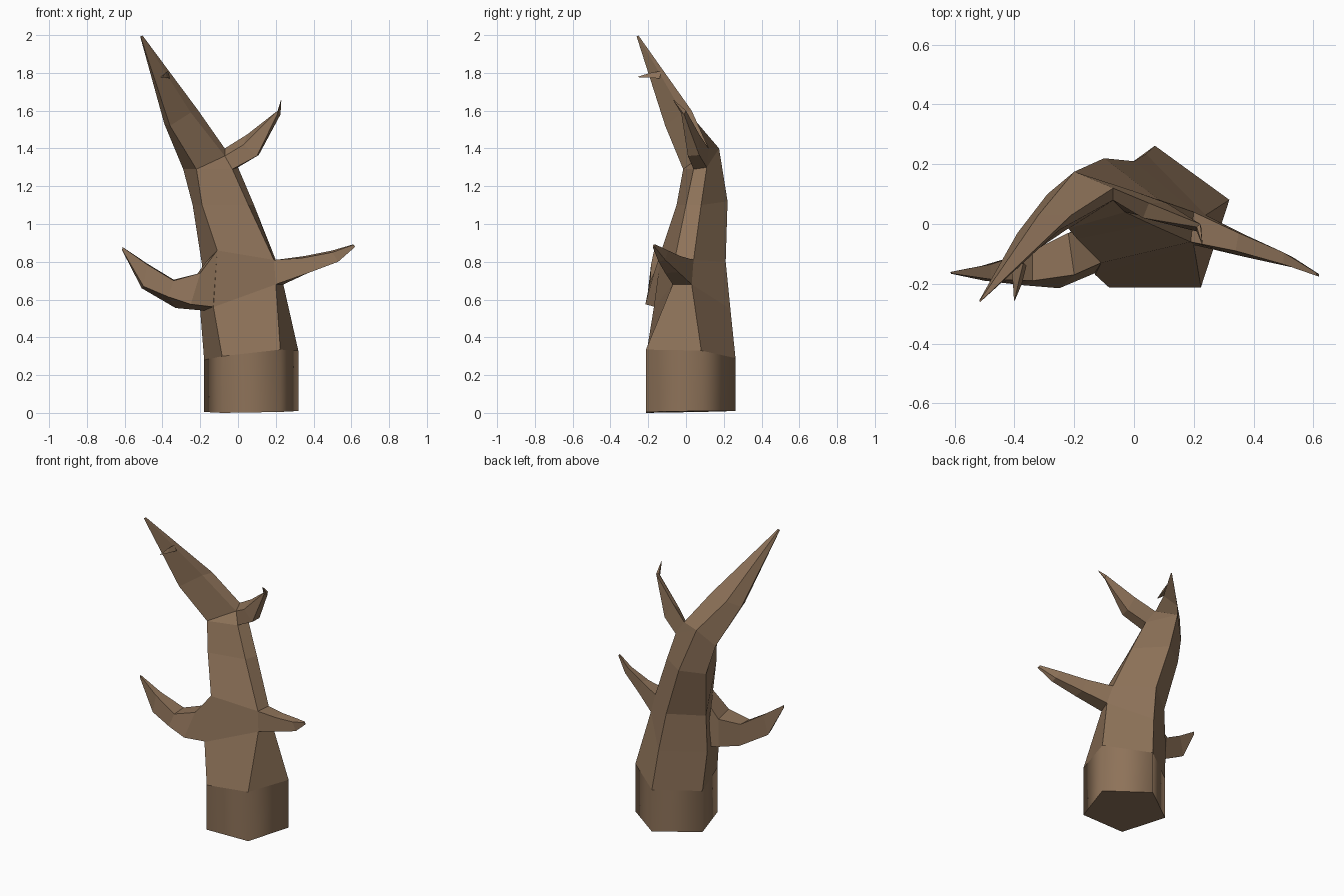
import bpy, bmesh, math
from mathutils import Vector

bark = bpy.data.materials.new("bark")
bark.diffuse_color = (0.27, 0.17, 0.10, 1)


def loft(name, rings, tip=None, shrink=0.1, cap_start=False, smooth=False):
    """Skin a list of equal-sized rings; optionally end in a shrunken copy at tip."""
    rings = [[Vector(p) for p in r] for r in rings]
    n = len(rings[0])
    if tip:
        mid = sum(rings[-1], Vector()) / n
        rings.append([Vector(tip) + (p - mid) * shrink for p in rings[-1]])
    bm = bmesh.new()
    vs = [[bm.verts.new(p) for p in r] for r in rings]
    for a, b in zip(vs, vs[1:]):
        for i in range(n):
            j = (i + 1) % n
            bm.faces.new((a[i], a[j], b[j], b[i])).smooth = smooth
    if tip:
        bm.faces.new(vs[-1])
    if cap_start:
        for e in bm.faces.new(vs[0]).edges:
            e.smooth = False
    bmesh.ops.remove_doubles(bm, verts=bm.verts, dist=0.0005)
    bmesh.ops.recalc_face_normals(bm, faces=bm.faces)
    me = bpy.data.meshes.new(name)
    bm.to_mesh(me)
    bm.free()
    me.materials.append(bark)
    ob = bpy.data.objects.new(name, me)
    bpy.context.collection.objects.link(ob)
    return ob


# Pentagonal base, top edge slightly uneven (back, left, front left, front right, right)
def pentagon(heights):
    return [(0.07 + 0.262 * math.cos(math.radians(90 + 72 * i)),
             0.262 * math.sin(math.radians(90 + 72 * i)), z)
            for i, z in enumerate(heights)]


floor = pentagon([0.01, 0.005, 0, 0.005, 0.01])
collar = pentagon([0.29, 0.28, 0.30, 0.335, 0.33])
loft("trunk_base", [floor, collar], cap_start=True, smooth=True)

# Trunk rising into the tall left fork
back, left, front = (-0.20, 0.175, 1.40), (-0.29, 0.10, 1.29), (-0.22, -0.015, 1.29)
loft("trunk", [
    collar,
    [(0.04, 0.235, 0.55), (-0.20, 0.06, 0.54), (-0.13, -0.17, 0.56),
     (0.20, -0.07, 0.68), (0.24, 0.03, 0.68)],
    [(0.00, 0.21, 0.80), (-0.19, 0.06, 0.78), (-0.11, -0.13, 0.86),
     (0.19, -0.06, 0.81), (0.20, 0.04, 0.81)],
    [(-0.10, 0.22, 1.12), (-0.24, 0.13, 1.10), (-0.19, -0.05, 1.10),
     (0.055, 0.0, 1.10), (0.085, 0.08, 1.10)],
    [back, left, front, (-0.03, 0.04, 1.29), (0.0, 0.11, 1.30)],
    [back, left, front, (-0.07, 0.08, 1.36), (-0.07, 0.12, 1.40)],
    [(-0.32, 0.03, 1.57), (-0.39, -0.03, 1.53), (-0.36, -0.11, 1.52),
     (-0.25, -0.02, 1.59), (-0.21, 0.03, 1.60)],
], tip=(-0.512, -0.255, 1.995), shrink=0.07)

# Short right fork with a thorn at its end
loft("right_fork", [
    [(-0.03, 0.04, 1.29), (0.0, 0.11, 1.30), (-0.07, 0.12, 1.40), (-0.07, 0.08, 1.36)],
    [(0.10, 0.01, 1.36), (0.11, 0.07, 1.365), (0.05, 0.07, 1.475), (0.03, 0.02, 1.42)],
    [(0.21, -0.025, 1.585), (0.225, -0.01, 1.58), (0.222, 0.0, 1.60), (0.21, -0.01, 1.60)],
], tip=(0.228, -0.065, 1.655), shrink=0.15)

# Right branch
loft("right_branch", [
    [(0.20, -0.07, 0.68), (0.24, 0.03, 0.68), (0.20, 0.04, 0.81), (0.19, -0.06, 0.81)],
    [(0.37, -0.11, 0.74), (0.38, -0.04, 0.745), (0.35, -0.03, 0.83), (0.34, -0.09, 0.82)],
    [(0.53, -0.145, 0.80), (0.53, -0.11, 0.81), (0.50, -0.095, 0.86), (0.50, -0.135, 0.85)],
], tip=(0.615, -0.17, 0.885), shrink=0.25)

# Left branch, bending upward
loft("left_branch", [
    [(-0.15, 0.0, 0.54), (-0.12, -0.16, 0.56), (-0.11, -0.13, 0.86), (-0.17, -0.02, 0.80)],
    [(-0.22, -0.03, 0.545), (-0.25, -0.215, 0.575), (-0.20, -0.17, 0.74), (-0.22, -0.03, 0.73)],
    [(-0.33, -0.10, 0.555), (-0.37, -0.205, 0.615), (-0.34, -0.19, 0.70), (-0.34, -0.09, 0.705)],
    [(-0.51, -0.14, 0.66), (-0.50, -0.19, 0.67), (-0.48, -0.185, 0.785), (-0.48, -0.135, 0.79)],
], tip=(-0.612, -0.163, 0.87), shrink=0.12)

# Tiny twig on the tall fork
loft("twig", [
    [(-0.41, -0.15, 1.78), (-0.36, -0.14, 1.77), (-0.37, -0.13, 1.81)],
    [(-0.405, -0.20, 1.775), (-0.375, -0.20, 1.775), (-0.385, -0.19, 1.80)],
], tip=(-0.40, -0.255, 1.778), shrink=0.1)
